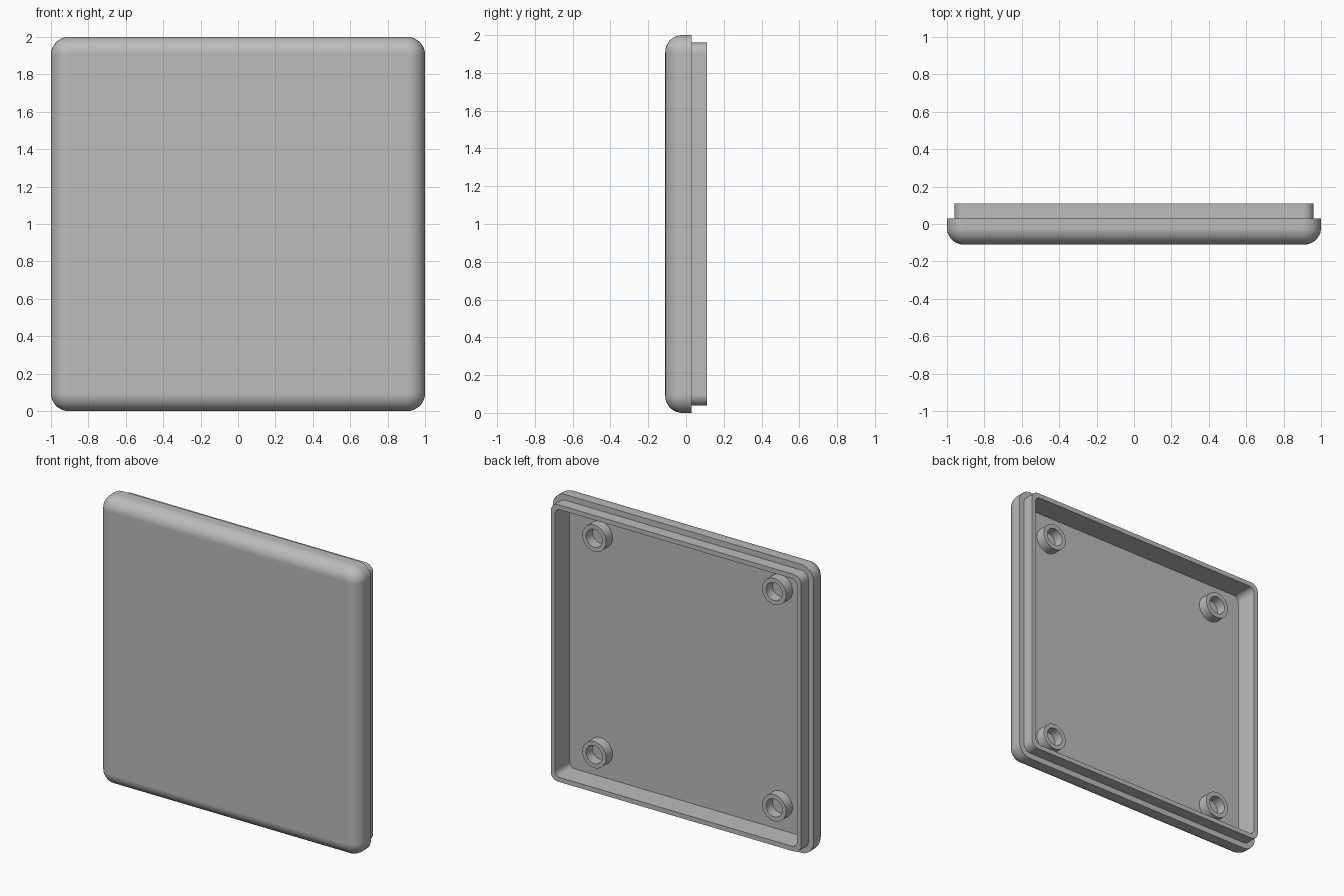
import bpy, bmesh, math

cube = bpy.data.objects.get("Cube")
if cube:
    bpy.data.objects.remove(cube, do_unlink=True)

# Single plain grey plastic
GREY = (0.5, 0.5, 0.5, 1.0)
plastic = bpy.data.materials.new("grey plastic")
plastic.use_nodes = True
plastic.diffuse_color = GREY
plastic.node_tree.nodes["Principled BSDF"].inputs["Base Color"].default_value = GREY

# Main sizes
FRONT, RIM, BACK, FLOOR = -0.11, 0.03, 0.11, -0.05
FILLET, CORNER, STEPS = 0.09, 0.095, 10
LIP, INNER = 0.96, 0.928


def rounded_square(half, radius, y):
    """Points of a rounded square in the xz plane, centred at z = 1."""
    points = []
    for quarter in range(4):
        mid = math.radians(45 + 90 * quarter)
        cx = math.copysign(half - radius, math.cos(mid))
        cz = math.copysign(half - radius, math.sin(mid))
        for i in range(STEPS + 1):
            a = math.radians(90 * (quarter + i / STEPS))
            points.append((cx + radius * math.cos(a), y, 1 + cz + radius * math.sin(a)))
    return points


def loft(bm, rings, closed=False):
    """Skin a row of rings; cap both ends, or join them when closed."""
    loops = [[bm.verts.new(p) for p in ring] for ring in rings]
    pairs = list(zip(loops, loops[1:]))
    if closed:
        pairs.append((loops[-1], loops[0]))
    else:
        bm.faces.new(loops[0])
        bm.faces.new(loops[-1])
    for a, b in pairs:
        n = len(a)
        for i in range(n):
            j = (i + 1) % n
            bm.faces.new((a[i], a[j], b[j], b[i]))


def finish(name, bm):
    bmesh.ops.recalc_face_normals(bm, faces=bm.faces)
    mesh = bpy.data.meshes.new(name)
    bm.to_mesh(mesh)
    bm.free()
    mesh.materials.append(plastic)
    obj = bpy.data.objects.new(name, mesh)
    bpy.context.collection.objects.link(obj)
    bpy.ops.object.select_all(action='DESELECT')
    obj.select_set(True)
    bpy.context.view_layer.objects.active = obj
    bpy.ops.object.shade_smooth_by_angle(angle=math.radians(30))
    weighted = obj.modifiers.new("flat panels", 'WEIGHTED_NORMAL')
    weighted.keep_sharp = True
    return obj


# Cover: filleted front, stepped rim, back lip and hollow inside
rings = []
for i in range(STEPS + 1):
    a = math.radians(90 * i / STEPS)
    inset = FILLET * (1 - math.sin(a))
    rings.append(rounded_square(1 - inset, CORNER - inset,
                                FRONT + FILLET * (1 - math.cos(a))))
rings += [rounded_square(1, CORNER, RIM),
          rounded_square(LIP, 0.055, RIM),
          rounded_square(LIP, 0.055, BACK),
          rounded_square(INNER, 0.04, BACK),
          rounded_square(INNER, 0.04, FLOOR)]
bm = bmesh.new()
loft(bm, rings)
finish("cover", bm)

# Four hollow bosses standing on the inside floor
SIDES, BOSS_TOP = 40, 0.02


def circle(radius, y, cx, cz):
    angles = [2 * math.pi * i / SIDES for i in range(SIDES)]
    return [(cx + radius * math.cos(a), y, cz + radius * math.sin(a)) for a in angles]


for side, sx in (("left", 1), ("right", -1)):
    for level, sz in (("upper", 1), ("lower", -1)):
        cx, cz = 0.69 * sx, 1 + 0.75 * sz
        profile = [(0.092, FLOOR - 0.01), (0.092, BOSS_TOP),
                   (0.062, BOSS_TOP), (0.062, FLOOR - 0.01)]
        bm = bmesh.new()
        loft(bm, [circle(r, y, cx, cz) for r, y in profile], closed=True)
        finish(f"{level}_{side}_boss", bm)
